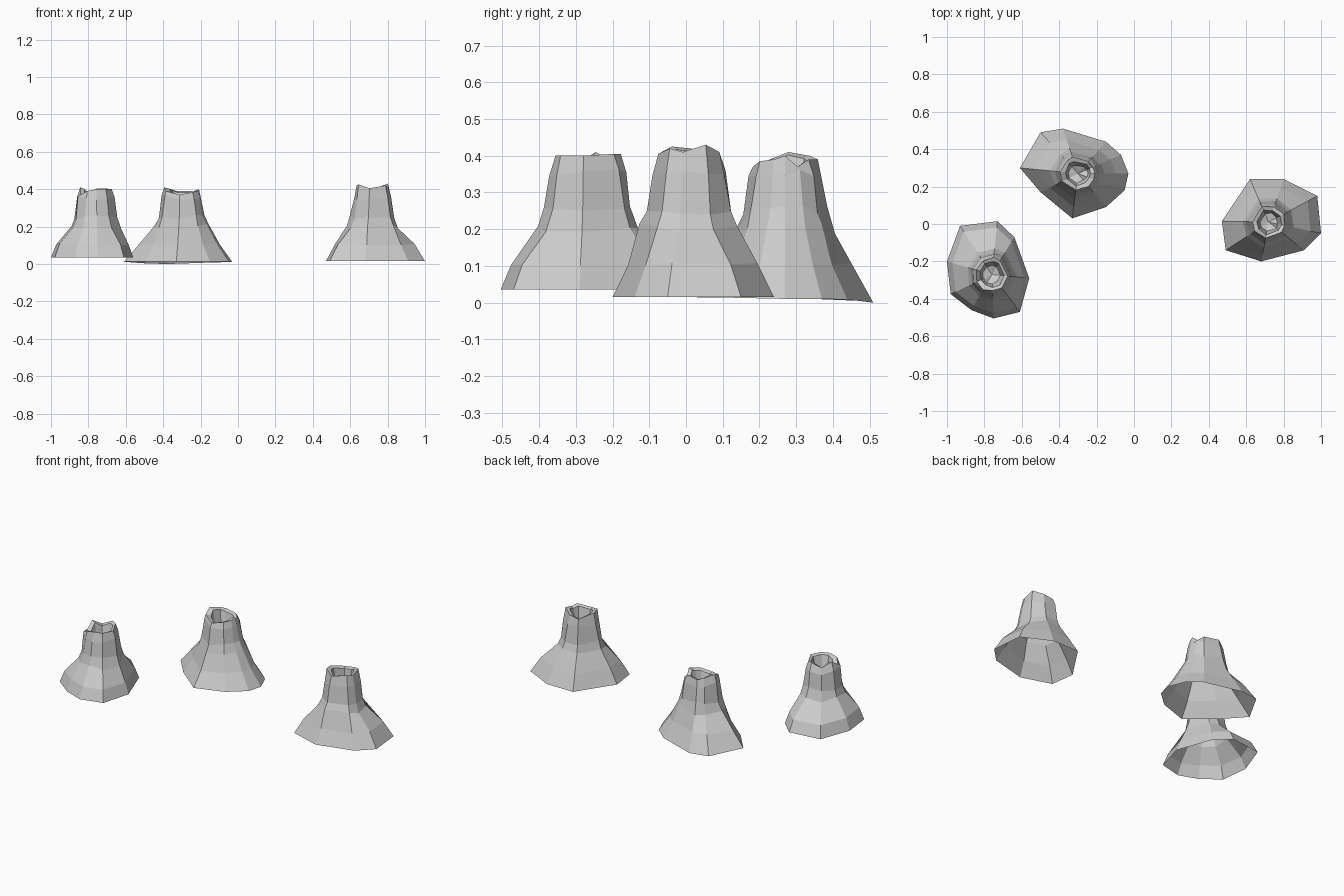
import bpy, bmesh, math, random

if "Cube" in bpy.data.objects:
    bpy.data.objects.remove(bpy.data.objects["Cube"])


def make_vent(name, centre, outline, shoulder, base_z, rim_heights, seed):
    """Jagged hollow cone: flared skirt, narrow neck, broken rim, open bottom."""
    rng = random.Random(seed)
    cx, cy = centre
    polar = [(math.atan2(y - cy, x - cx), math.hypot(x - cx, y - cy)) for x, y in outline]
    n = len(polar)
    bm = bmesh.new()

    def ring(radius, height, jitter=0.0):
        verts = []
        for i, (a, base_r) in enumerate(polar):
            r = radius(base_r) * (1 + rng.uniform(-jitter, jitter))
            verts.append(bm.verts.new((cx + r * math.cos(a), cy + r * math.sin(a), height(i))))
        return verts

    wob = lambda z, d: (lambda i: z + rng.uniform(-d, d))
    rings = [
        # skirt
        ring(lambda b: b, lambda i: base_z[i % len(base_z)]),
        ring(lambda b: b * shoulder, wob(0.105, 0.004)),
        # neck
        ring(lambda b: 0.105 + 0.13 * b, wob(0.2, 0.015), 0.05),
        ring(lambda b: 0.1 + 0.07 * b, wob(0.25, 0.012), 0.04),
        ring(lambda b: 0.09 + 0.05 * b, wob(0.355, 0.012), 0.04),
        # broken rim
        ring(lambda b: 0.09, lambda i: rim_heights[i], 0.06),
        ring(lambda b: 0.066, lambda i: rim_heights[i] - 0.008, 0.08),
        # crater wall
        ring(lambda b: 0.05, wob(0.31, 0.012), 0.1),
    ]
    for lo, hi in zip(rings, rings[1:]):
        for i in range(n):
            j = (i + 1) % n
            bm.faces.new((lo[i], lo[j], hi[j], hi[i]))
    # crater floor
    c = bm.verts.new((cx, cy, 0.29))
    for i in range(n):
        bm.faces.new((rings[-1][i], rings[-1][(i + 1) % n], c))
    me = bpy.data.meshes.new(name)
    bm.to_mesh(me)
    bm.free()
    ob = bpy.data.objects.new(name, me)
    bpy.context.collection.objects.link(ob)


# Base outlines run counter-clockwise seen from above
make_vent("back_vent", (-0.30, 0.27),
          [(-0.03, 0.27), (-0.07, 0.37), (-0.15, 0.44), (-0.38, 0.51), (-0.50, 0.49),
           (-0.61, 0.30), (-0.50, 0.17), (-0.33, 0.03), (-0.15, 0.09), (-0.05, 0.18)],
          0.75, [0.01, 0.01, 0.008, 0.0, 0.004, 0.012, 0.014, 0.014, 0.014, 0.012],
          [0.40, 0.37, 0.39, 0.39, 0.40, 0.41, 0.39, 0.37, 0.385, 0.39], 3)

make_vent("left_vent", (-0.76, -0.27),
          [(-0.56, -0.29), (-0.64, -0.07), (-0.73, 0.015), (-0.93, -0.01), (-1.0, -0.20),
           (-0.98, -0.375), (-0.87, -0.46), (-0.75, -0.505), (-0.61, -0.47)],
          0.88, [0.035],
          [0.40, 0.405, 0.405, 0.38, 0.41, 0.37, 0.39, 0.40, 0.40], 7)

make_vent("right_vent", (0.72, 0.01),
          [(1.0, -0.05), (0.98, 0.15), (0.80, 0.24), (0.62, 0.24), (0.47, 0.015),
           (0.49, -0.14), (0.68, -0.20), (0.91, -0.14)],
          0.80, [0.015],
          [0.41, 0.43, 0.41, 0.40, 0.42, 0.425, 0.405, 0.42], 11)
